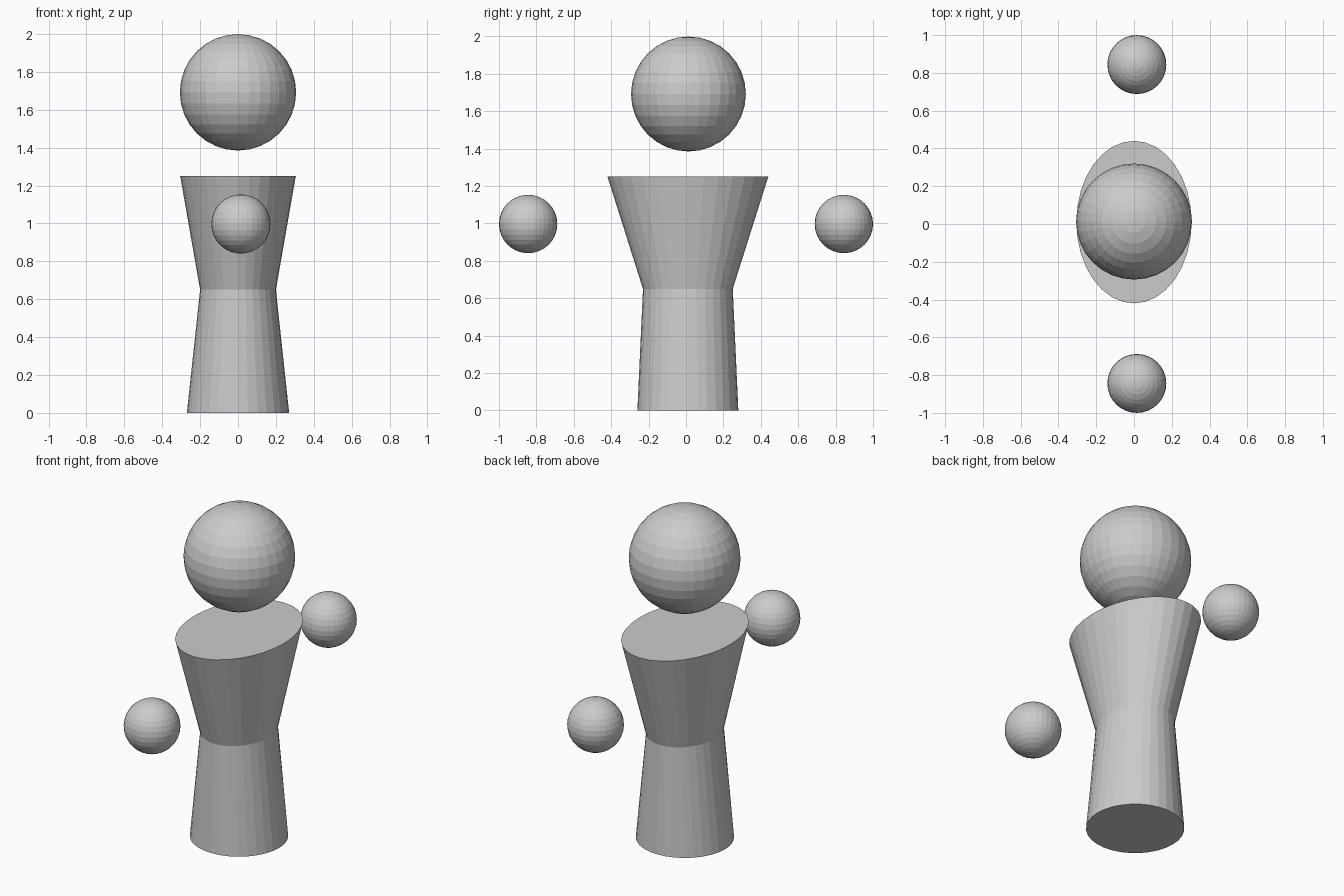
import bpy, bmesh, math

if "Cube" in bpy.data.objects:
    bpy.data.objects.remove(bpy.data.objects["Cube"])

SIDES = 32
CY = 0.01

grey = bpy.data.materials.new("light_grey")
grey.diffuse_color = (0.6, 0.6, 0.6, 1)
grey.use_nodes = True
grey.node_tree.nodes["Principled BSDF"].inputs["Base Color"].default_value = grey.diffuse_color


def ball(name, loc, radius):
    bpy.ops.mesh.primitive_uv_sphere_add(segments=SIDES, ring_count=16, radius=radius, location=loc)
    ob = bpy.context.object
    ob.name = name
    ob.data.materials.append(grey)
    return ob


# Body: elliptical sections (height, x radius, y radius) bridged into flat strips
sections = [(0, 0.27, 0.27), (0.65, 0.20, 0.24), (1.25, 0.305, 0.43)]
bm = bmesh.new()
rings = []
for z, rx, ry in sections:
    angles = [2 * math.pi * i / SIDES for i in range(SIDES)]
    rings.append([bm.verts.new((rx * math.cos(a), CY + ry * math.sin(a), z)) for a in angles])
for low, high in zip(rings, rings[1:]):
    for i in range(SIDES):
        j = (i + 1) % SIDES
        bm.faces.new((low[i], low[j], high[j], high[i]))
bm.faces.new(rings[0][::-1])
bm.faces.new(rings[-1])
mesh = bpy.data.meshes.new("body")
bm.to_mesh(mesh)
bm.free()
mesh.materials.append(grey)
bpy.context.collection.objects.link(bpy.data.objects.new("body", mesh))

# Floating head
ball("head", (0, CY + 0.003, 1.692), 0.307)

# Floating hands, front and back
for name, side in (("front_hand", -1), ("back_hand", 1)):
    ball(name, (0.015, side * 0.844, 0.997), 0.156)
